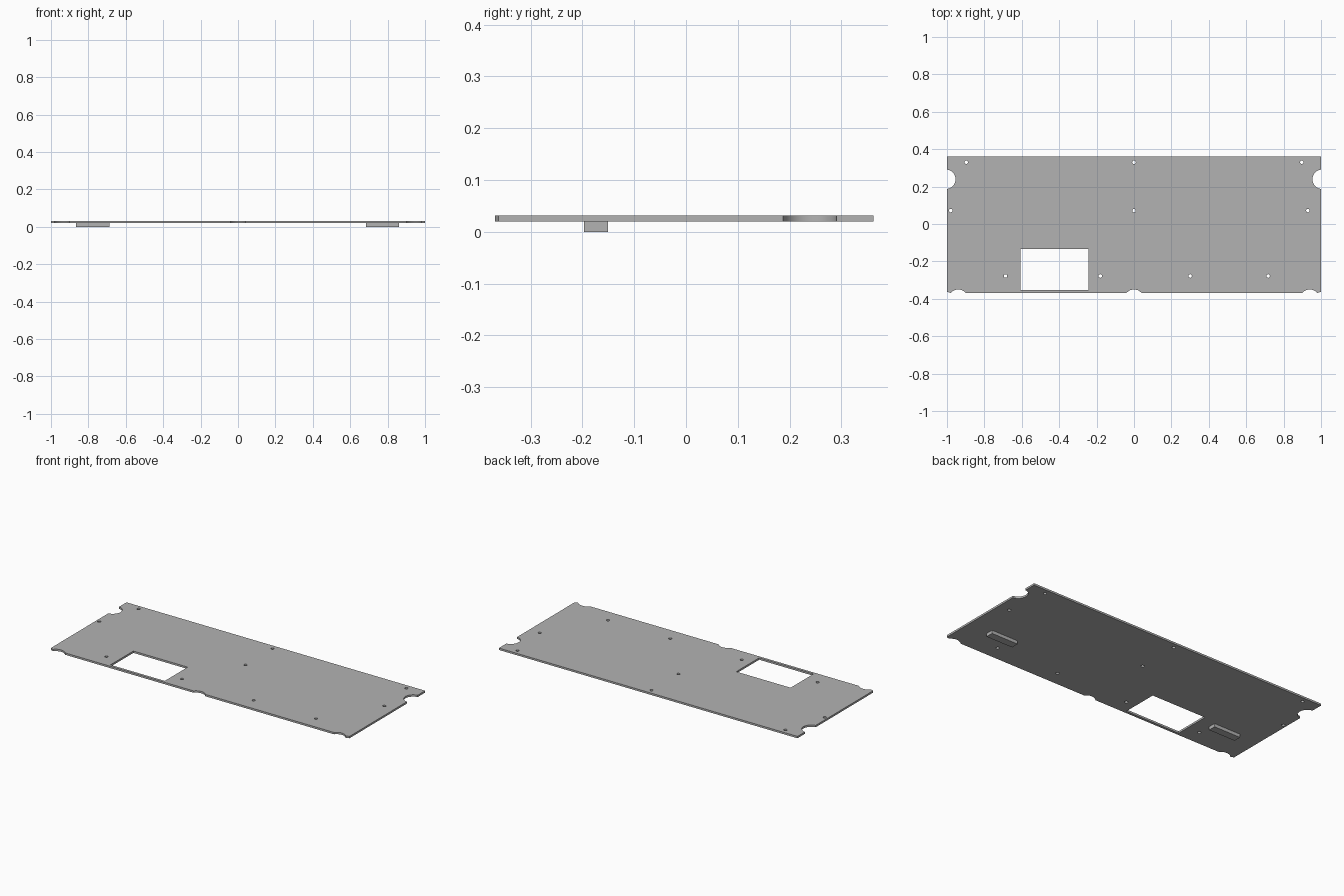
import bpy, bmesh, math

if "Cube" in bpy.data.objects:
    bpy.data.objects.remove(bpy.data.objects["Cube"])

grey = bpy.data.materials.new("light grey")
grey.diffuse_color = (0.45, 0.45, 0.45, 1)
grey.use_nodes = True
grey.node_tree.nodes["Principled BSDF"].inputs["Base Color"].default_value = grey.diffuse_color

HX, HY = 1.0, 0.362          # plate half sizes
Z0, Z1 = 0.0195, 0.031       # plate underside and top


def arc(cx, cy, r, a0, a1, n):
    return [(cx + r * math.cos(math.radians(a0 + (a1 - a0) * i / n)),
             cy + r * math.sin(math.radians(a0 + (a1 - a0) * i / n))) for i in range(n + 1)]


# outline, counter-clockwise from the front left corner
R = 0.052
outline = [(-HX, -HY)]
for x in (-0.94, 0.0, 0.94):                       # shallow scallops in the front edge
    outline += arc(x, -HY - 0.040, R, 140, 40, 12)
outline += [(HX, -HY)]
outline += arc(HX + 0.006, 0.239, R, 263.4, 96.6, 24)   # right notch
outline += [(HX, HY), (-HX, HY)]
outline += arc(-HX - 0.006, 0.239, R, 83.4, -83.4, 24)  # left notch

# openings: rectangular window and screw holes
loops = [outline, [(-0.607, -0.353), (-0.607, -0.134), (-0.243, -0.134), (-0.243, -0.353)]]
holes = [(x, 0.33) for x in (-0.897, 0, 0.897)]
holes += [(x, 0.072) for x in (-0.98, 0, 0.93)]
holes += [(x, -0.278) for x in (-0.687, -0.18, 0.30, 0.717)]
loops += [arc(x, y, 0.0095, 0, -345, 23) for x, y in holes]

# plate: filled flat curve with thickness
curve = bpy.data.curves.new("plate", 'CURVE')
curve.dimensions = '2D'
curve.fill_mode = 'BOTH'
curve.extrude = (Z1 - Z0) / 2
for pts in loops:
    s = curve.splines.new('POLY')
    s.points.add(len(pts) - 1)
    for p, (x, y) in zip(s.points, pts):
        p.co = (x, y, 0, 1)
    s.use_cyclic_u = True
plate = bpy.data.objects.new("plate", curve)
plate.location.z = (Z0 + Z1) / 2
bpy.context.collection.objects.link(plate)
bpy.context.view_layer.objects.active = plate
plate.select_set(True)
bpy.ops.object.convert(target='MESH')
plate = bpy.context.object
bm = bmesh.new()
bm.from_mesh(plate.data)
bmesh.ops.remove_doubles(bm, verts=bm.verts, dist=1e-5)
bmesh.ops.recalc_face_normals(bm, faces=bm.faces)
bm.to_mesh(plate.data)
bm.free()
plate.data.materials.clear()
plate.data.materials.append(grey)
bpy.ops.object.shade_smooth_by_angle(angle=math.radians(30))

# two feet under the plate
for name, x in (("left_foot", -0.777), ("right_foot", 0.773)):
    bpy.ops.mesh.primitive_cube_add(size=1, location=(x, -0.174, Z0 / 2))
    foot = bpy.context.object
    foot.name = name
    foot.scale = (0.178, 0.046, Z0)
    foot.data.materials.append(grey)
